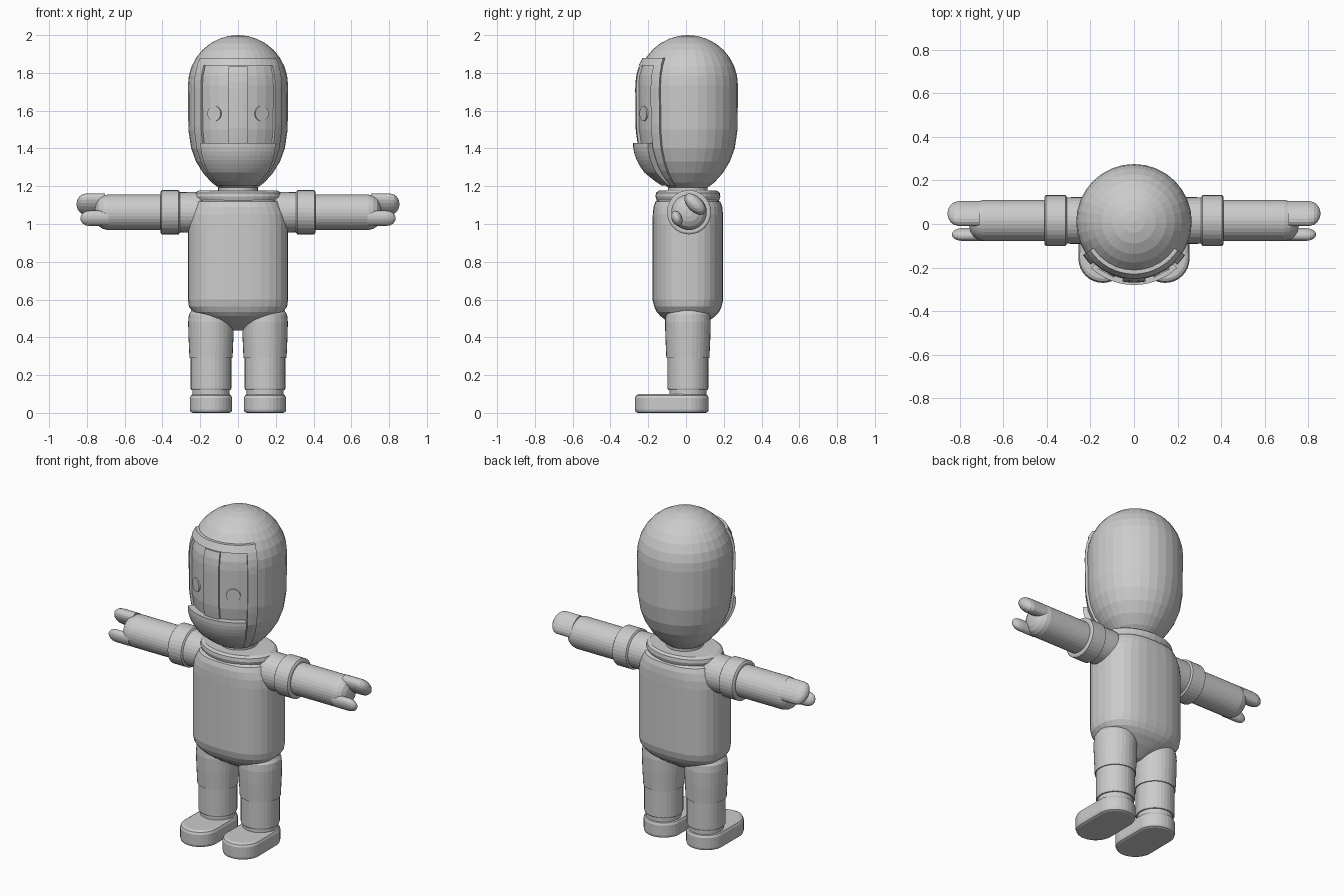
import bpy, math
from math import sin, cos, pi, radians
from mathutils import Matrix, Vector

if "Cube" in bpy.data.objects:
    bpy.data.objects.remove(bpy.data.objects["Cube"])

grey = bpy.data.materials.new("plain grey")
grey.diffuse_color = (0.6, 0.6, 0.6, 1)
grey.use_nodes = True
grey.node_tree.nodes["Principled BSDF"].inputs["Base Color"].default_value = grey.diffuse_color


def make(name, verts, faces, bevel=0):
    me = bpy.data.meshes.new(name)
    me.from_pydata(verts, [], faces)
    me.materials.append(grey)
    ob = bpy.data.objects.new(name, me)
    bpy.context.collection.objects.link(ob)
    if bevel:
        m = ob.modifiers.new("soft edge", 'BEVEL')
        m.width, m.segments, m.limit_method = bevel, 3, 'ANGLE'
    return ob


def loft(name, rings):
    """Skin a list of equal rings and cap both ends."""
    n = len(rings[0])
    verts = [p for r in rings for p in r]
    faces = [(i * n + j, i * n + (j + 1) % n, (i + 1) * n + (j + 1) % n, (i + 1) * n + j)
             for i in range(len(rings) - 1) for j in range(n)]
    faces += [tuple(reversed(range(n))), tuple(range(len(verts) - n, len(verts)))]
    return make(name, verts, faces)


def oval(cx, cy, z, rx, ry, power=2.0, n=32):
    def s(v):
        return math.copysign(abs(v) ** (2 / power), v)
    return [(cx + rx * s(cos(2 * pi * i / n)), cy + ry * s(sin(2 * pi * i / n)), z) for i in range(n)]


def lathe(name, cx, cy, profile, k=1.0):
    """Profile of (radius, z); k squashes the depth."""
    return loft(name, [oval(cx, cy, z, r, r * k) for r, z in profile])


def sideways(ob, x_sign, y, z):
    """Lay an upright part along the x axis."""
    ob.data.transform(Matrix.Translation((0, y, z)) @ Matrix.Rotation(x_sign * pi / 2, 4, 'Y'))


# Head: capsule with a narrowing chin
HY = 0.01
HEAD = [(.10, 1.19), (.14, 1.22), (.185, 1.27), (.222, 1.33), (.248, 1.40), (.263, 1.50), (.265, 1.735)]
HEAD += [(.265 * cos(radians(a)), 1.735 + .265 * sin(radians(a))) for a in (11, 22, 34, 45, 56, 68, 79, 89)]
lathe("head", 0, HY, HEAD)


def head_radius(z):
    for (r0, z0), (r1, z1) in zip(HEAD, HEAD[1:]):
        if z0 <= z <= z1:
            return r0 + (r1 - r0) * (z - z0) / (z1 - z0)
    return .1


def patch(name, a0, a1, z0, z1, lift, na=10, nz=12):
    """Raised shell on the head; angles are degrees from the front."""
    rings = []
    for i in range(nz + 1):
        z = z0 + (z1 - z0) * i / nz
        outer, inner = [], []
        for j in range(na + 1):
            a = radians(a0 + (a1 - a0) * j / na)
            r = head_radius(z)
            for row, q in ((outer, r + lift(z)), (inner, r - .02)):
                row.append((q * sin(a), HY - q * cos(a), z))
        rings.append(outer + inner[::-1])
    return loft(name, rings)


# Hood rim around the face
patch("hood_brow", -57, 57, 1.84, 1.88, lambda z: .018, 16, 3)
for s in (-1, 1):
    lo, hi = sorted((s * 45, s * 57))
    patch("hood_side", lo, hi, 1.20, 1.84, lambda z: .014, 3, 16)

# Nose strip and chin guard
patch("nose_strip", -11, 11, 1.43, 1.835, lambda z: .014, 4, 10)
patch("chin_guard", -43, 43, 1.205, 1.43,
      lambda z: .02 + .026 * min(1, (z - 1.2) / .08) - max(0, z - 1.37) * .15, 14, 10)

# Eyes: discs facing outward on the face
for s in (-1, 1):
    eye = lathe("eye", 0, 0, [(.04, -.02), (.04, .006)])
    a = math.asin(.125 / .265)
    d = Vector((s * sin(a), -cos(a), 0))
    eye.data.transform(Matrix.Translation(d * .263 + Vector((0, HY, 1.585)))
                       @ d.to_track_quat('Z', 'Y').to_matrix().to_4x4())

# Neck and collar
lathe("neck", 0, HY, [(.105, 1.10), (.105, 1.21)])
lathe("collar", 0, HY, [(.20, 1.115), (.222, 1.122), (.232, 1.145), (.228, 1.165), (.21, 1.176), (.12, 1.178)], .74)

# Torso: rounded box section, wedge-shaped bottom
TORSO = [(.03, .03, .435), (.13, .10, .478), (.20, .145, .512), (.24, .165, .535), (.26, .178, .562),
         (.265, .187, .60), (.265, .187, 1.0), (.258, .186, 1.05), (.24, .182, 1.09), (.225, .172, 1.118),
         (.20, .155, 1.13)]
loft("torso", [oval(0, HY, z, rx, ry, 2.5) for rx, ry, z in TORSO])

AY, AZ = .016, 1.062
for s in (-1, 1):
    # Arm: shoulder, cuff, forearm
    for name, prof in (
            ("shoulder", [(.095, .12), (.108, .22), (.106, .32)]),
            ("arm_cuff", [(.108, .308), (.117, .314), (.117, .404), (.108, .41)]),
            ("forearm", [(.094, .38), (.094, .69), (.088, .715), (.075, .735), (.05, .75), (.02, .757)])):
        sideways(lathe(name, 0, 0, prof), s, AY, AZ)
    # Hand: broad finger and thumb
    for name, x, y, z, r1, r2, tilt in (("fingers", .855, .048, 1.105, .07, .04, -45),
                                        ("thumb", .835, -.048, 1.03, .028, .042, 20)):
        cap = [(1, -.15)] + [(cos(radians(t)), -.05 + .05 * sin(radians(t))) for t in (0, 25, 45, 65, 85)]
        f = loft(name, [oval(0, 0, h, k * r1, k * r2, n=20) for k, h in cap])
        f.data.transform(Matrix.Translation((s * x, y, z)) @ Matrix.Rotation(radians(tilt), 4, 'X')
                         @ Matrix.Rotation(pi / 2, 4, 'Z') @ Matrix.Rotation(s * pi / 2, 4, 'X')
                         )
    # Leg: thigh, shin, ankle
    lx = s * .143
    lathe("thigh", lx, HY, [(.114, .29), (.119, .40), (.121, .48), (.117, .52), (.10, .545), (.06, .56)])
    lathe("shin", lx, HY, [(.105, .122), (.108, .13), (.108, .30)])
    lathe("ankle", lx, HY, [(.098, .08), (.098, .125)])
    # Foot: stadium sole with softened edges
    rings = []
    for grow, z in ((-.015, 0), (-.004, .005), (0, .018), (0, .08), (-.006, .093), (-.02, .10)):
        ring = oval(lx, 0, z, .112 + grow, .112 + grow)
        rings.append([(x, y + (.008 if y > 0.0001 else -.158), h) for x, y, h in ring])
    loft("foot", rings)
